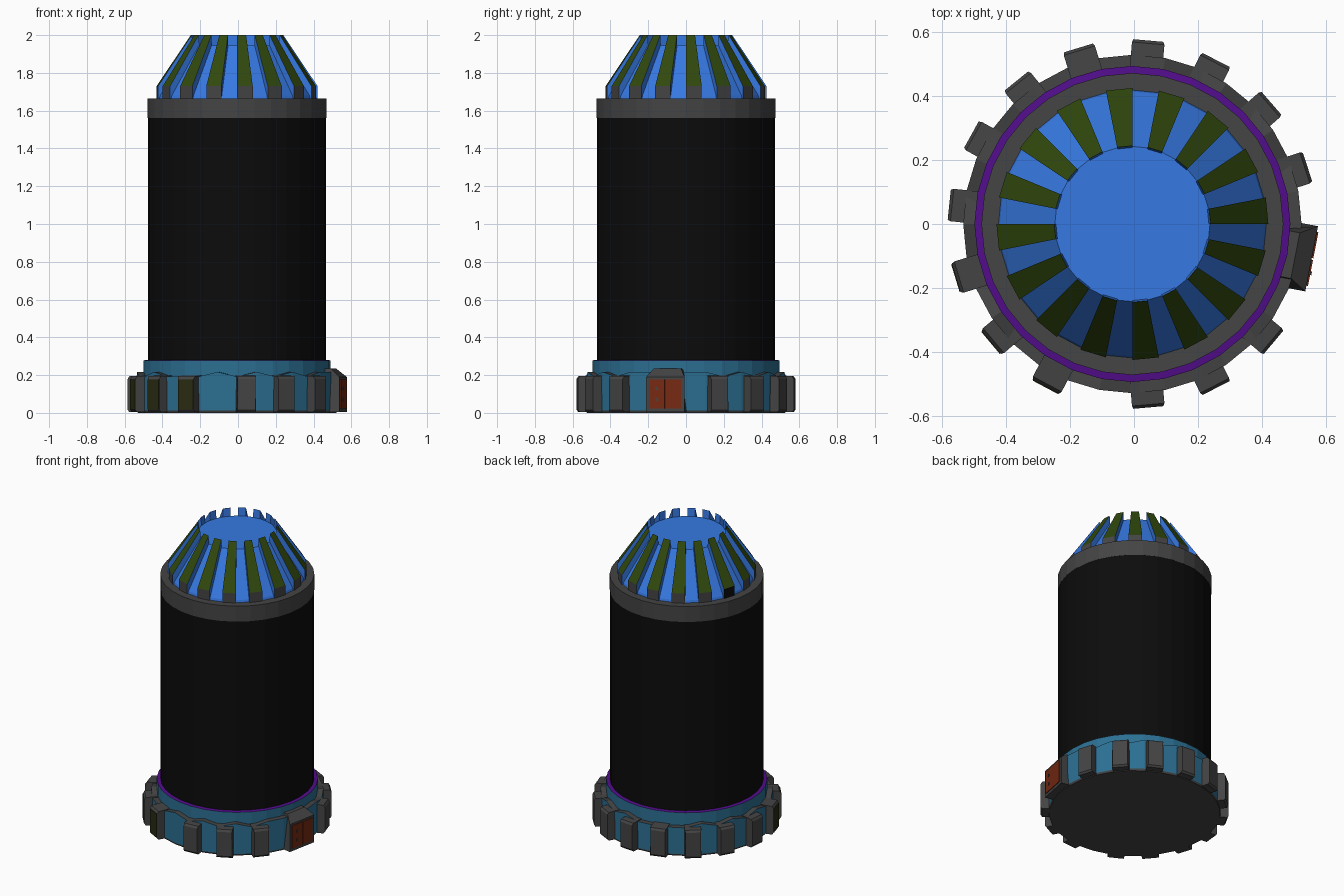
import bpy
import bmesh
from math import cos, sin, pi, radians
from mathutils import Matrix, Vector

cube = bpy.data.objects.get("Cube")
if cube:
    bpy.data.objects.remove(cube)

CX, CY = -0.005, 0.0
SIDES = 32
STEP = 2 * pi / SIDES


def material(name, rgb):
    m = bpy.data.materials.new(name)
    m.use_nodes = True
    colour = (*rgb, 1)
    m.diffuse_color = colour
    bsdf = next(n for n in m.node_tree.nodes if n.type == 'BSDF_PRINCIPLED')
    bsdf.inputs["Base Color"].default_value = colour
    return m


GREY = material("dark grey", (0.058, 0.058, 0.058))
BLACK = material("black", (0.0035, 0.0035, 0.0035))
BLUE = material("bright blue", (0.037, 0.19, 0.76))
GREEN = material("moss green", (0.03, 0.065, 0.004))
TEAL = material("teal", (0.025, 0.16, 0.29))
PURPLE = material("purple", (0.085, 0.004, 0.26))
RED = material("rust red", (0.18, 0.022, 0.006))
OLIVE = material("dark olive", (0.022, 0.025, 0.006))


def finish(name, bm, mats, normals=True):
    if normals:
        bmesh.ops.recalc_face_normals(bm, faces=bm.faces)
    mesh = bpy.data.meshes.new(name)
    bm.to_mesh(mesh)
    bm.free()
    for m in mats:
        mesh.materials.append(m)
    ob = bpy.data.objects.new(name, mesh)
    ob.location = (CX, CY, 0)
    bpy.context.collection.objects.link(ob)
    return ob


def lathe(name, profile, mats, bands, lift=None):
    """Spin (radius, z) points; bands gives a material slot for each segment."""
    bm = bmesh.new()
    rings = []
    for r, z in profile:
        ring = []
        for i in range(SIDES):
            a = i * STEP
            ring.append(bm.verts.new((r * cos(a), r * sin(a), lift(a, z) if lift else z)))
        rings.append(ring)
    for lower, upper, slot in zip(rings, rings[1:], bands):
        for i in range(SIDES):
            j = (i + 1) % SIDES
            bm.faces.new((lower[i], lower[j], upper[j], upper[i])).material_index = slot
    bm.faces.new(rings[0]).material_index = bands[0]
    bm.faces.new(rings[-1]).material_index = bands[-1]
    return finish(name, bm, mats)


def prism(bm, outline, half_width):
    """Extrude an (x, z) outline sideways along y."""
    sides = [[bm.verts.new((x, y, z)) for x, z in outline] for y in (-half_width, half_width)]
    faces = [bm.faces.new(s) for s in sides]
    n = len(outline)
    for i in range(n):
        j = (i + 1) % n
        faces.append(bm.faces.new((sides[0][i], sides[0][j], sides[1][j], sides[1][i])))
    return faces


def plate(name, angle, radius, y, z, size, mat):
    """Thin upright plate facing outwards."""
    bm = bmesh.new()
    bmesh.ops.create_cube(bm, size=1, matrix=Matrix.Translation((radius, y, z))
                          @ Matrix.Diagonal((*size, 1)))
    ob = finish(name, bm, [mat])
    ob.rotation_euler.z = radians(angle)
    return ob


# Tooth angles around the base, with a wider space for the hatch
DOOR = -11
TEETH = [85, 63, 41, 18, -40, -63, -85, -118, -140, -163, 174, 151, 129, 107]
OLIVE_TEETH = (-118, -140, -163)


def ledge(angle, z):
    """Dip the top of the lower ring beside each tooth."""
    if z < 0.1:
        return z
    away = min(abs((angle - radians(t) + pi) % (2 * pi) - pi) for t in TEETH)
    return z - 0.025 if away < radians(6) else z


# Base
lathe("lower_ring", [(0.525, 0), (0.53, 0.012), (0.53, 0.217), (0.49, 0.217)],
      [GREY, TEAL], [0, 1, 0], ledge)
lathe("upper_ring", [(0.495, 0.18), (0.495, 0.278), (0.47, 0.281)],
      [TEAL, PURPLE], [0, 1])

# Body and collar
lathe("body", [(0.472, 0.27), (0.472, 1.56)], [BLACK], [0])
lathe("collar", [(0.473, 1.56), (0.473, 1.665)], [GREY], [0])

# Tapered nose, recessed between its ribs
lathe("nose_core", [(0.424, 1.65), (0.415, 1.68), (0.243, 1.945)], [BLUE], [0, 0])

bm = bmesh.new()
RIB = [(0.23, 1.66), (0.426, 1.66), (0.426, 1.73), (0.245, 2.0), (0.239, 1.94)]
for k in range(SIDES // 2):
    ends = []
    for a in (2 * k * STEP, (2 * k + 1) * STEP):
        ends.append([bm.verts.new((r * cos(a), r * sin(a), z)) for r, z in RIB])
    bm.faces.new(ends[0])
    bm.faces.new(ends[1])
    for i in range(len(RIB)):
        j = (i + 1) % len(RIB)
        f = bm.faces.new((ends[0][i], ends[0][j], ends[1][j], ends[1][i]))
        f.material_index = {1: 1, 2: 2}.get(i, 0)
        # One rib has a black foot
        if i == 1 and k == 7:
            f.material_index = 3
finish("nose_ribs", bm, [BLUE, GREY, GREEN, BLACK])

# Teeth around the base
for n, angle in enumerate(TEETH):
    bm = bmesh.new()
    prism(bm, [(0.48, 0.004), (0.568, 0.004), (0.577, 0.016),
               (0.577, 0.18), (0.568, 0.194), (0.48, 0.2)], 0.051)
    bm.normal_update()
    # Narrow the outer face a little
    for v in bm.verts:
        if v.co.x > 0.57:
            v.co.y *= 0.92
    tooth = finish(f"tooth_{n + 1}", bm, [GREY])
    tooth.rotation_euler.z = radians(angle)
    if angle in OLIVE_TEETH:
        plate(f"tooth_panel_{n + 1}", angle, 0.577, 0, 0.098, (0.006, 0.09, 0.16), OLIVE)

# Hatch housing with sloping hood
bm = bmesh.new()
prism(bm, [(0.46, 0.004), (0.572, 0.004), (0.572, 0.19), (0.52, 0.235), (0.46, 0.235)], 0.104)
for v in bm.verts:
    if v.co.z > 0.2:
        v.co.y *= 0.7
housing = finish("hatch_housing", bm, [GREY])
housing.rotation_euler.z = radians(DOOR)

# Double doors and handles
for side, word in ((-1, "right"), (1, "left")):
    plate(f"hatch_door_{word}", DOOR, 0.573, side * 0.044, 0.1, (0.008, 0.083, 0.155), RED)
for z in (0.07, 0.13):
    plate("hatch_handle", DOOR, 0.577, -0.045, z, (0.008, 0.012, 0.016), GREY)
